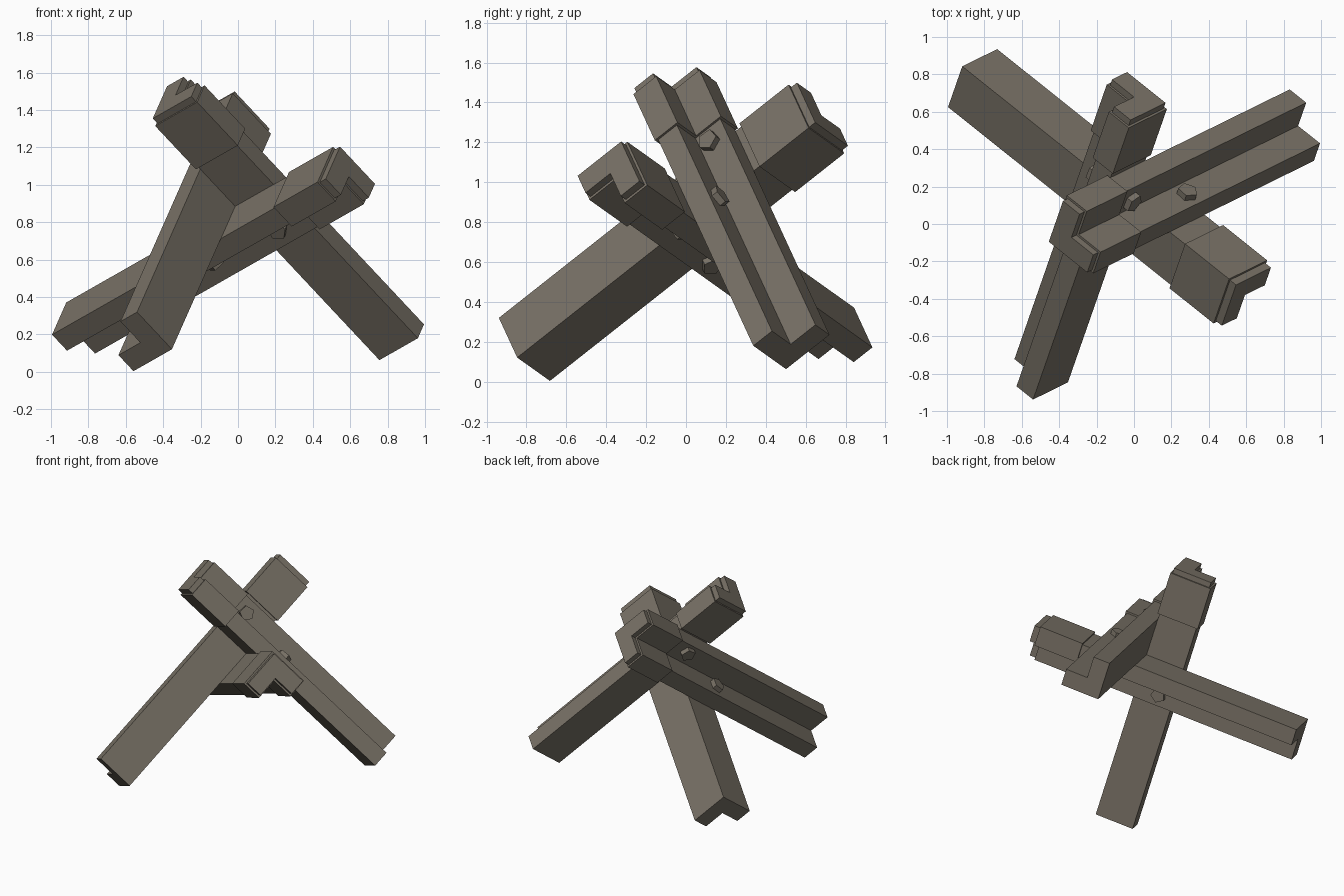
import bpy, bmesh, math
from mathutils import Vector, Matrix

if "Cube" in bpy.data.objects:
    bpy.data.objects.remove(bpy.data.objects["Cube"])

# Three mutually perpendicular beam directions and the point where their corners meet
P = Vector((0.714, -0.570, 0.4065))
Q = Vector((0.2642, 0.7568, 0.5971))
R = Vector((-0.648, -0.319, 0.691))
CENTRE = Vector((-0.015, 0.122, 0.885))
LEG, THICK = 0.288, 0.124      # angle-section leg length and thickness
EXTRA = 0.013                  # how far the sleeve stands proud of the beam

steel = bpy.data.materials.new("weathered_steel")
steel.diffuse_color = (0.19, 0.167, 0.133, 1)
steel.use_nodes = True
steel.node_tree.nodes["Principled BSDF"].inputs["Base Color"].default_value = steel.diffuse_color


def finish(name, bm):
    bmesh.ops.recalc_face_normals(bm, faces=bm.faces)
    mesh = bpy.data.meshes.new(name)
    bm.to_mesh(mesh)
    bm.free()
    mesh.materials.append(steel)
    obj = bpy.data.objects.new(name, mesh)
    bpy.context.collection.objects.link(obj)


def angle_bar(name, leg_a, leg_b, axis, start, end, grow=0.0):
    """L-section prism whose outer corner runs along axis through CENTRE."""
    lo, hi, mid = -grow, LEG + grow, THICK + grow
    profile = [(lo, lo), (hi, lo), (hi, mid), (mid, mid), (mid, hi), (lo, hi)]
    bm = bmesh.new()
    ring = [bm.verts.new(CENTRE + leg_a * a + leg_b * b + axis * start) for a, b in profile]
    face = bm.faces.new(ring)
    out = bmesh.ops.extrude_face_region(bm, geom=[face], use_keep_orig=True)
    moved = [v for v in out["geom"] if isinstance(v, bmesh.types.BMVert)]
    bmesh.ops.translate(bm, verts=moved, vec=axis * (end - start))
    finish(name, bm)


def bolt(name, offset, axis):
    """Five-sided bolt through two touching legs, with a head on each side."""
    depth = 2 * (THICK + 0.035)
    bm = bmesh.new()
    bmesh.ops.create_cone(bm, cap_ends=True, segments=5, radius1=0.055, radius2=0.055, depth=depth)
    rot = axis.to_track_quat('Z', 'Y').to_matrix().to_4x4()
    bm.transform(Matrix.Translation(CENTRE + offset) @ rot)
    finish(name, bm)


# Beams: name, leg directions, axis, lower end, upper end, sleeve start, sleeve end
beams = [
    ("right_beam", P, Q, R, -1.19, 0.68, 0.305, 0.64),
    ("front_beam", -P, R, Q, -1.28, 0.695, 0.33, 0.655),
    ("left_beam", -Q, -R, P, -1.265, 0.785, 0.41, 0.74),
]
for name, la, lb, ax, low, high, s0, s1 in beams:
    angle_bar(name, la, lb, ax, low, high)
    angle_bar(name + "_sleeve", la, lb, ax, s0, s1, EXTRA)

# Bolts joining each pair of beams
bolt("upper_bolt", Q * 0.19 + R * 0.22, P)
bolt("side_bolt", P * 0.205 - R * 0.18, Q)
bolt("lower_bolt", -P * 0.2 - Q * 0.2, R)
